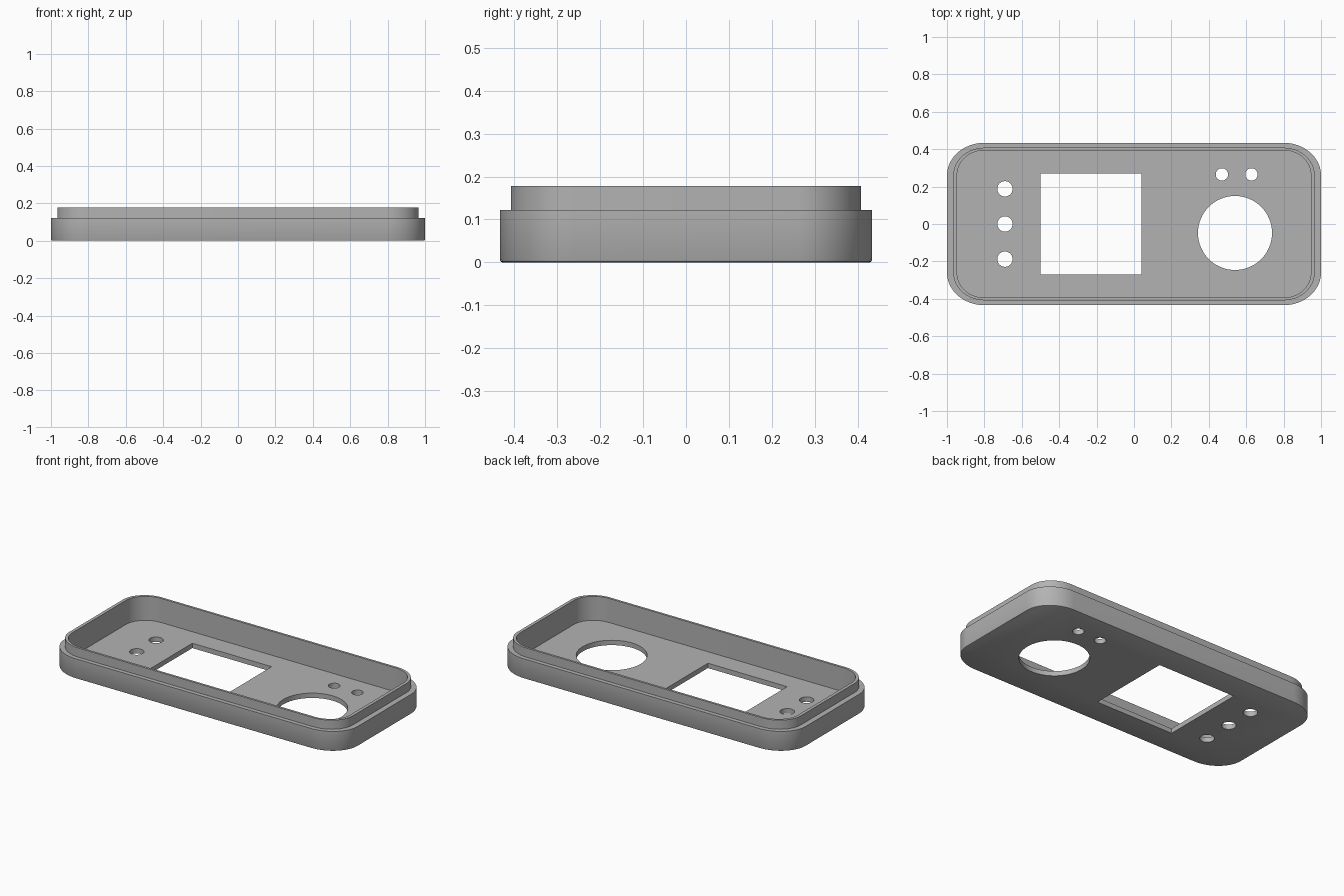
import bpy, bmesh, math

old = bpy.data.objects.get("Cube")
if old:
    bpy.data.objects.remove(old, do_unlink=True)

grey = bpy.data.materials.new("plain grey")
grey.use_nodes = True
colour = (0.45, 0.45, 0.45, 1)
grey.diffuse_color = colour
grey.node_tree.nodes["Principled BSDF"].inputs["Base Color"].default_value = colour

# Shared centres of the rounded corners
CORNER_X, CORNER_Y = 0.8, 0.26
STEPS = 16


def ring(bm, half_x, half_y, z):
    """Rounded rectangle outline at height z."""
    verts = []
    for quarter, (sx, sy) in enumerate([(1, 1), (-1, 1), (-1, -1), (1, -1)]):
        for i in range(STEPS + 1):
            a = math.pi / 2 * (quarter + i / STEPS)
            verts.append(bm.verts.new((
                sx * CORNER_X + (half_x - CORNER_X) * math.cos(a),
                sy * CORNER_Y + (half_y - CORNER_Y) * math.sin(a), z)))
    return verts


# Tray shell: outside wall, ledge, raised lip, inside wall and floor
profile = [(0.994, 0.428, 0), (0.998, 0.432, 0.002), (1, 0.434, 0.006),
           (1, 0.434, 0.122), (0.966, 0.408, 0.122), (0.966, 0.408, 0.178),
           (0.946, 0.394, 0.178), (0.946, 0.394, 0.03)]
bm = bmesh.new()
rings = [ring(bm, *p) for p in profile]
for low, high in zip(rings, rings[1:]):
    n = len(low)
    for i in range(n):
        j = (i + 1) % n
        bm.faces.new((low[i], low[j], high[j], high[i]))
bm.faces.new(rings[0][::-1])
bm.faces.new(rings[-1])
bmesh.ops.recalc_face_normals(bm, faces=bm.faces)
mesh = bpy.data.meshes.new("panel_tray")
bm.to_mesh(mesh)
bm.free()
tray = bpy.data.objects.new("panel_tray", mesh)
bpy.context.collection.objects.link(tray)
mesh.materials.append(grey)


def cut(cutter, name):
    cutter.name = name
    cutter.data.materials.append(grey)
    cutter.hide_render = True
    mod = tray.modifiers.new(name, "BOOLEAN")
    mod.operation = "DIFFERENCE"
    mod.solver = "EXACT"
    mod.object = cutter


def cut_round(name, x, y, radius, sides=32):
    bpy.ops.mesh.primitive_cylinder_add(vertices=sides, radius=radius, depth=0.12,
                                        location=(x, y, 0.015))
    cut(bpy.context.object, name)


# Display window
bpy.ops.mesh.primitive_cube_add(size=1, location=(-0.23, 0, 0.015))
bpy.context.object.scale = (0.54, 0.54, 0.12)
cut(bpy.context.object, "window_cutter")

# Dial opening, indicator holes and button holes
cut_round("dial_cutter", 0.54, -0.048, 0.198, 64)
for x in (0.47, 0.628):
    cut_round("indicator_cutter", x, 0.265, 0.033)
for y in (-0.188, 0, 0.188):
    cut_round("button_cutter", -0.69, y, 0.041)

# Apply the cuts and remove the cutters
bpy.ops.object.select_all(action="DESELECT")
tray.select_set(True)
bpy.context.view_layer.objects.active = tray
for mod in list(tray.modifiers):
    cutter = mod.object
    bpy.ops.object.modifier_apply(modifier=mod.name)
    bpy.data.objects.remove(cutter, do_unlink=True)
bpy.ops.object.shade_smooth_by_angle(angle=math.radians(30))
